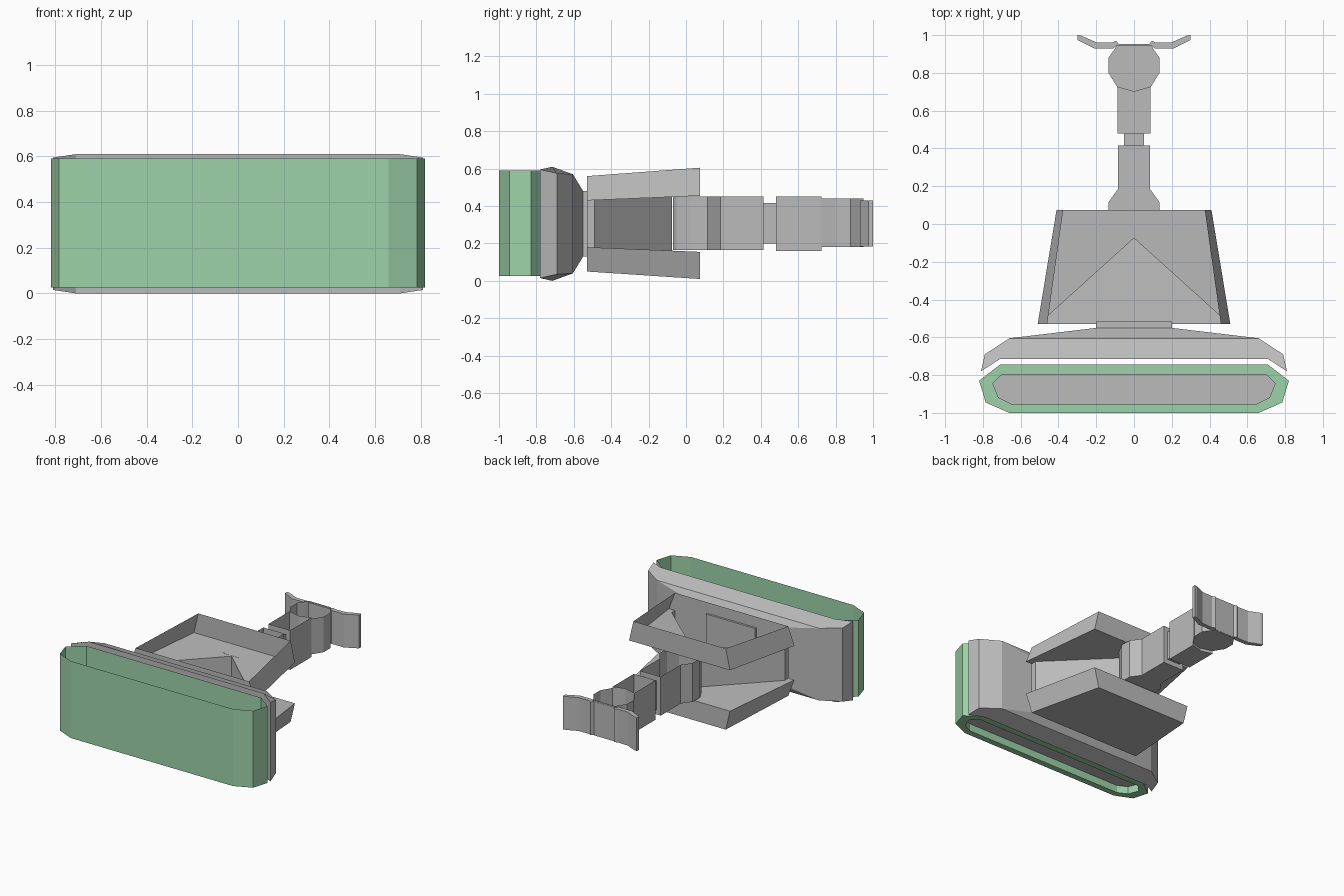
import bpy, bmesh

cube = bpy.data.objects.get("Cube")
if cube:
    bpy.data.objects.remove(cube, do_unlink=True)


def material(name, rgb):
    m = bpy.data.materials.new(name)
    m.use_nodes = True
    m.diffuse_color = (*rgb, 1)
    m.node_tree.nodes["Principled BSDF"].inputs["Base Color"].default_value = (*rgb, 1)
    return m


GREY = material("plain grey", (0.50, 0.50, 0.50))
GREEN = material("soft green", (0.34, 0.65, 0.40))


def finish(name, bm, mats, clean=True):
    bmesh.ops.remove_doubles(bm, verts=bm.verts, dist=0.0005)
    if clean:
        bmesh.ops.recalc_face_normals(bm, faces=bm.faces)
    me = bpy.data.meshes.new(name)
    bm.to_mesh(me)
    bm.free()
    for m in mats:
        me.materials.append(m)
    ob = bpy.data.objects.new(name, me)
    bpy.context.collection.objects.link(ob)
    return ob


def loft(name, loops, start=True, end=True, mats=(GREY,), start_mat=0):
    """Skin a stack of equal loops, with optional end caps."""
    bm = bmesh.new()
    rings = [[bm.verts.new(p) for p in loop] for loop in loops]
    n = len(rings[0])
    for a, b in zip(rings, rings[1:]):
        for i in range(n):
            bm.faces.new((a[i], a[(i + 1) % n], b[(i + 1) % n], b[i]))
    if start:
        bm.faces.new(rings[0][::-1]).material_index = start_mat
    if end:
        bm.faces.new(rings[-1])
    return finish(name, bm, mats)


def mirror(half):
    """Close a half outline (x >= 0, front to back) across x = 0."""
    return half + [(-x, y) for x, y in reversed(half) if x > 0]


def at(outline, z):
    return [(x, y, z) for x, y in outline]


def prism(name, half, z0, z1, open_top=True):
    o = mirror(half)
    return loft(name, [at(o, z0), at(o, z1)], end=not open_top)


# Front cup: open top, green rim underneath and a recessed grey floor
outer = mirror([(0.66, -1.0), (0.785, -0.945), (0.82, -0.83), (0.71, -0.745)])
inner = mirror([(0.65, -0.955), (0.72, -0.92), (0.75, -0.845), (0.70, -0.795)])
loft("front_cup", [at(inner, 0.08), at(inner, 0.025), at(outer, 0.025), at(outer, 0.59)],
     end=False, mats=(GREEN, GREY), start_mat=1)

# Curved holder behind the cup
MID = 0.305
half = [(0.71, -0.715, 0.305), (0.81, -0.78, 0.29), (0.79, -0.69, 0.27), (0.66, -0.605, 0.265)]
ring = half + [(-x, y, h) for x, y, h in reversed(half)]
loft("holder", [[(x, y, MID + s * h) for x, y, h in ring] for s in (-1, 1)])


def frame(hx, y, z0, z1):
    return [(-hx, y, z0), (hx, y, z0), (hx, y, z1), (-hx, y, z1)]


# Sloped back of the holder and its neck
loft("holder_back", [frame(0.66, -0.605, 0.04, 0.57), frame(0.2, -0.55, 0.13, 0.48),
                     frame(0.2, -0.515, 0.13, 0.48)], start=False)

# Plate outlines: the wide edges face the gap between the two plates
FRONT, BACK = -0.53, 0.075


def plate(xf, xb, zf, zb):
    return [(-xf, FRONT, zf), (xf, FRONT, zf), (xb, BACK, zb), (-xb, BACK, zb)]


loft("lower_plate", [plate(0.46, 0.375, 0.05, 0.01), plate(0.51, 0.41, 0.18, 0.155)])
loft("upper_tray_walls", [plate(0.51, 0.41, 0.43, 0.455), plate(0.46, 0.375, 0.56, 0.605)],
     start=False, end=False)


def floor_z(y):
    return 0.43 + 0.025 * (y - FRONT) / (BACK - FRONT)


# Tray floor around the triangular opening
bm = bmesh.new()
side = [(0.46, FRONT), (0.51, FRONT), (0.41, BACK), (0, BACK), (0, -0.075), (0.46, -0.49)]
for s in (1, -1):
    bm.faces.new([bm.verts.new((s * x, y, floor_z(y))) for x, y in side][::s])
finish("upper_tray_floor", bm, (GREY,), clean=False)

# Wedge walls joining the plates
wedge = mirror([(0.46, FRONT), (0.46, -0.49), (0, -0.075)])
loft("wedge", [[(x, y, 0.61 - floor_z(y)) for x, y in wedge],
               [(x, y, floor_z(y)) for x, y in wedge]], start=False, end=False)

# Tail: hollow links, each with a floor and an open top
prism("tail_root", [(0.06, -0.07), (0.09, -0.05), (0.135, 0.03), (0.135, 0.115),
                    (0.085, 0.185), (0.085, 0.415)], 0.165, 0.45)
prism("tail_pin", [(0.052, 0.415), (0.052, 0.48)], 0.20, 0.415)
prism("tail_link", [(0, 0.48), (0.088, 0.48), (0.088, 0.725), (0, 0.70)], 0.16, 0.45)
prism("tail_head", [(0, 0.70), (0.088, 0.725), (0.135, 0.80), (0.135, 0.88),
                    (0.10, 0.93), (0.09, 0.95)], 0.18, 0.44)

# Winged end of the tail
prism("tail_wings", [(0.09, 0.945), (0.11, 0.93), (0.21, 0.93), (0.30, 0.975), (0.30, 1.0),
                     (0.28, 0.997), (0.20, 0.962), (0.115, 0.96), (0.095, 0.97), (0.08, 0.952)],
      0.185, 0.43, open_top=False)
